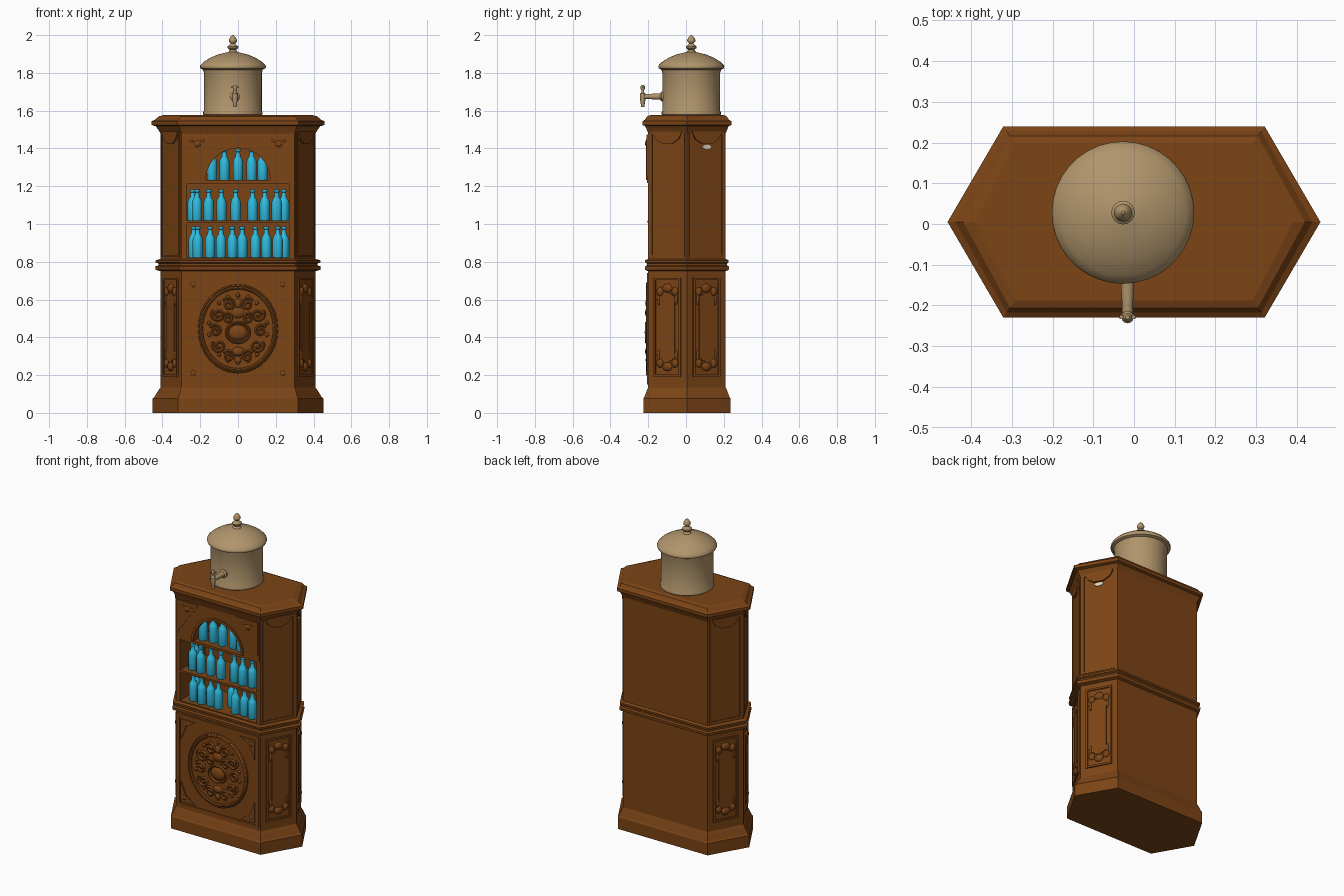
import bpy, bmesh, math
from math import sin, cos, pi, atan2
from mathutils import Matrix, Vector

if "Cube" in bpy.data.objects:
    bpy.data.objects.remove(bpy.data.objects["Cube"])

CY = 0.005  # y centre of the cabinet


def material(name, rgb):
    m = bpy.data.materials.new(name)
    m.diffuse_color = (*rgb, 1)
    m.use_nodes = True
    m.node_tree.nodes["Principled BSDF"].inputs["Base Color"].default_value = m.diffuse_color
    return m


WOOD = material("brown wood", (0.20, 0.058, 0.008))
GLASS = material("cyan glass", (0.028, 0.50, 0.74))
CLAY = material("tan stoneware", (0.44, 0.30, 0.15))
CREAM = material("cream", (0.75, 0.66, 0.5))


def finish(name, bm, mat, smooth=True, mtx=None):
    bmesh.ops.recalc_face_normals(bm, faces=bm.faces)
    if mtx:
        bm.transform(mtx)
    me = bpy.data.meshes.new(name)
    bm.to_mesh(me)
    bm.free()
    me.materials.append(mat)
    ob = bpy.data.objects.new(name, me)
    bpy.context.collection.objects.link(ob)
    activate(ob)
    if smooth:
        bpy.ops.object.shade_smooth_by_angle(angle=math.radians(40))
    return ob


def activate(ob):
    bpy.ops.object.select_all(action='DESELECT')
    ob.select_set(True)
    bpy.context.view_layer.objects.active = ob


def hex_loft(name, profile):
    """Stretched hexagon rings; profile is (z, outward offset)."""
    bm = bmesh.new()
    rings = []
    for z, o in profile:
        w, f, d = 0.41 + 1.6 * o, 0.30 + 0.7 * o, 0.205 + o
        pts = [(-w, 0), (-f, -d), (f, -d), (w, 0), (f, d), (-f, d)]
        rings.append([bm.verts.new((x, y + CY, z)) for x, y in pts])
    for a, b in zip(rings, rings[1:]):
        for i in range(6):
            bm.faces.new((a[i], a[(i + 1) % 6], b[(i + 1) % 6], b[i]))
    bm.faces.new(rings[0])
    bm.faces.new(rings[-1])
    return finish(name, bm, WOOD, smooth=False)


def lathe(bm, profile, centre, segs):
    """Surface of revolution about z; profile is (radius, z)."""
    cx, cy, cz = centre
    rings = []
    for r, z in profile:
        rings.append([bm.verts.new((cx + r * cos(2 * pi * i / segs), cy + r * sin(2 * pi * i / segs), cz + z))
                      for i in range(segs)])
    for a, b in zip(rings, rings[1:]):
        for i in range(segs):
            j = (i + 1) % segs
            bm.faces.new((a[i], a[j], b[j], b[i]))
    bm.faces.new(rings[0])
    bm.faces.new(rings[-1])


def plate(bm, pts, depth, back=0.003):
    """Polygon in x,z standing proud of a face towards -y."""
    a = [bm.verts.new((x, back, z)) for x, z in pts]
    b = [bm.verts.new((x, -depth, z)) for x, z in pts]
    bm.faces.new(a)
    bm.faces.new(b)
    for i in range(len(pts)):
        j = (i + 1) % len(pts)
        bm.faces.new((a[i], a[j], b[j], b[i]))


def rect(x0, x1, z0, z1):
    return [(x0, z0), (x1, z0), (x1, z1), (x0, z1)]


def frame(bm, hx, z0, z1, w, d):
    plate(bm, rect(-hx, hx, z0, z0 + w), d)
    plate(bm, rect(-hx, hx, z1 - w, z1), d)
    for s in (-1, 1):
        plate(bm, rect(s * hx, s * (hx - w), z0 + w, z1 - w), d)


def boss(bm, x, z, rx, ry, rz, segs=10):
    m = Matrix.Translation((x, 0, z)) @ Matrix.Diagonal((rx, ry, rz, 1))
    bmesh.ops.create_uvsphere(bm, u_segments=segs, v_segments=6, radius=1, matrix=m)


def ring(bm, cz, rx, rz, section, segs=32):
    """Elliptical moulding; section is (radial offset, depth)."""
    loops = [[bm.verts.new(((rx + o) * cos(2 * pi * i / segs), -d, cz + (rz + o) * sin(2 * pi * i / segs)))
              for i in range(segs)] for o, d in section]
    for a, b in zip(loops, loops[1:]):
        for i in range(segs):
            j = (i + 1) % segs
            bm.faces.new((a[i], a[j], b[j], b[i]))


# Cabinet stack: plinth, lower body, waist moulding, upper body, cornice
hex_loft("plinth", [(0, .026), (.075, .026), (.085, .02), (.12, .007), (.135, 0)])
hex_loft("lower_body", [(.13, 0), (.76, 0)])
hex_loft("waist_moulding", [(.75, 0), (.757, .016), (.775, .018), (.781, .007),
                            (.791, .007), (.797, .016), (.808, .016), (.815, 0)])
upper = hex_loft("upper_body", [(.81, 0), (1.50, 0)])
hex_loft("cornice", [(1.48, 0), (1.50, .008), (1.518, .016), (1.524, .030), (1.544, .030),
                     (1.552, .018), (1.57, .006), (1.577, -.012)])

FRONT = Matrix.Translation((0, CY - 0.205, 0))

# Raised arch panel above the shelves
bm = bmesh.new()
plate(bm, rect(-.292, .292, 1.218, 1.475), .006)
arch_panel = finish("arch_panel", bm, WOOD, False, FRONT)

# Shelf recess and arched recess cut from the upper body
bm = bmesh.new()
plate(bm, rect(-.27, .27, .822, 1.212), .1, back=.25)
plate(bm, [(.17 * cos(pi * i / 20), 1.232 + .17 * sin(pi * i / 20)) for i in range(21)], .1, back=.25)
cutter = finish("recess_cutter", bm, WOOD, False, FRONT)
cutter.hide_render = True
for ob in (upper, arch_panel):
    mod = ob.modifiers.new("recess", 'BOOLEAN')
    mod.object, mod.operation, mod.solver = cutter, 'DIFFERENCE', 'EXACT'
    activate(ob)
    bpy.ops.object.modifier_apply(modifier=mod.name)
bpy.data.objects.remove(cutter)

# Middle shelf
bm = bmesh.new()
plate(bm, rect(-.272, .272, 1.004, 1.018), .003, back=.255)
finish("middle_shelf", bm, WOOD, False, FRONT)

# Arch trim, spandrel triangles and rosettes
bm = bmesh.new()
for i in range(20):
    a, b = pi * i / 20, pi * (i + 1) / 20
    plate(bm, [(r * cos(t), 1.232 + r * sin(t)) for r, t in ((.17, a), (.185, a), (.185, b), (.17, b))], .013)
for s in (-1, 1):
    plate(bm, [(s * .285, 1.47), (s * .13, 1.47), (s * .215, 1.36), (s * .285, 1.26)], .010)
    boss(bm, s * .215, 1.425, .026, .017, .022)
    for k in (-1, 1):
        boss(bm, s * .215 + k * .03, 1.44, .014, .014, .01)
finish("arch_trim", bm, WOOD, True, FRONT)

# Bottles on three shelves
BOTTLE = [(.025, 0), (.027, .004), (.027, .095), (.022, .112), (.013, .125), (.011, .15), (.014, .152), (.014, .165)]
ROWS = [(.822, [-.235, -.213, -.148, -.09, -.03, .022, .092, .15, .21, .243]),
        (1.018, [-.24, -.217, -.155, -.088, -.012, .077, .142, .205, .243]),
        (1.232, [-.138, -.072, 0, .072, .13])]
for n, (z, xs) in enumerate(ROWS):
    bm = bmesh.new()
    for i, x in enumerate(xs):
        edge = abs(x) > .23
        lathe(bm, BOTTLE, (x, -.09 if edge or x == .022 else -.155 + .008 * (i % 2), z), 12)
    finish(f"bottle_row_{n + 1}", bm, GLASS)

# Lower front: panel frame with corner triangles
bm = bmesh.new()
frame(bm, .288, .15, .74, .018, .006)
for sx in (-1, 1):
    for cz, sz in ((.18, 1), (.71, -1)):
        plate(bm, [(sx * .262, cz), (sx * .16, cz), (sx * .225, cz + sz * .045), (sx * .262, cz + sz * .13)], .007)
        boss(bm, sx * .237, cz + sz * .03, .018, .012, .018)
finish("lower_front_panel", bm, WOOD, True, FRONT)

# Carved medallion: dish, moulded rims, beads
MZ = .445
bm = bmesh.new()
plate(bm, [(.19 * cos(pi * i / 16), MZ + .215 * sin(pi * i / 16)) for i in range(32)], .003)
ring(bm, MZ, .185, .208, [(0, 0), (.003, .009), (.01, .013), (.017, .009), (.02, .012), (.026, .008), (.028, -.002)])
boss(bm, 0, MZ - .02, .05, .019, .042, 14)
ring(bm, MZ - .02, .058, .05, [(-.005, 0), (0, .016), (.006, .016), (.011, 0)], 20)
boss(bm, 0, MZ + .085, .035, .017, .03)
boss(bm, 0, MZ + .135, .022, .016, .026)
boss(bm, 0, MZ - .12, .035, .017, .025)
boss(bm, 0, MZ - .165, .018, .014, .02)
for i in range(18):
    t = 2 * pi * (i + .5) / 18
    boss(bm, .155 * cos(t), MZ + .178 * sin(t), .012, .012, .012, 8)
finish("medallion", bm, WOOD, True, FRONT)

# Carved medallion scrolls, mirrored left and right
cu = bpy.data.curves.new("medallion_scrolls", 'CURVE')
cu.dimensions, cu.bevel_depth, cu.bevel_resolution = '3D', .008, 1
for s in (-1, 1):
    for x, z, r, turn in ((.05, .13, .036, 1), (.105, .075, .038, -1), (.12, -.01, .034, 1),
                          (.10, -.09, .038, -1), (.05, -.145, .032, 1), (.055, .055, .03, 1)):
        sp = cu.splines.new('POLY')
        sp.points.add(17)
        for i, p in enumerate(sp.points):
            t, k = turn * i * .55 + .6, r * (1 - i / 20)
            p.co = (s * (x + k * cos(t)), CY - .21, MZ + z + k * sin(t), 1)
scrolls = bpy.data.objects.new("medallion_scrolls", cu)
bpy.context.collection.objects.link(scrolls)
cu.materials.append(WOOD)
activate(scrolls)
bpy.ops.object.convert(target='MESH')
bpy.ops.object.shade_smooth_by_angle(angle=math.radians(60))

# Angled side faces: carved lower panels, framed upper panels, valances
for n, (sx, sy) in enumerate(((1, -1), (1, 1), (-1, 1), (-1, -1))):
    nx, ny = sx * .881, sy * .473
    face = Matrix.Translation((sx * .355, CY + sy * .1025, 0)) @ Matrix.Rotation(atan2(nx, -ny), 4, 'Z')
    bm = bmesh.new()
    frame(bm, .082, .19, .715, .012, .008)
    plate(bm, [(-.045, .29), (0, .265), (.045, .29), (.045, .615), (0, .64), (-.045, .615)], .006)
    for cz, k in ((.245, 1), (.66, -1)):
        boss(bm, 0, cz, .03, .015, .024)
        for s in (-1, 1):
            boss(bm, s * .045, cz + k * .018, .02, .014, .024)
            boss(bm, s * .052, cz + k * .06, .009, .010, .03)
    finish(f"lower_side_panel_{n + 1}", bm, WOOD, True, face)
    bm = bmesh.new()
    frame(bm, .104, .825, 1.485, .012, .004)
    plate(bm, [(-.09, 1.49), (-.07, 1.45), (-.03, 1.425), (.03, 1.425), (.07, 1.45), (.09, 1.49)], .010)
    finish(f"upper_side_panel_{n + 1}", bm, WOOD, False, face)
    if (sx, sy) == (1, 1):  # small cream badge on the rear right face
        bm = bmesh.new()
        plate(bm, [(.026 * cos(pi * i / 6), 1.408 + .012 * sin(pi * i / 6)) for i in range(12)], .006)
        finish("cream_badge", bm, CREAM, False, face)

# Stoneware urn with domed lid and finial
UX, UY = -.027, .028
bm = bmesh.new()
lathe(bm, [(.152, 1.575), (.157, 1.58), (.157, 1.592), (.153, 1.60), (.153, 1.80), (.157, 1.812), (.157, 1.825)],
      (UX, UY, 0), 36)
finish("urn_body", bm, CLAY)
bm = bmesh.new()
lathe(bm, [(.154, 1.815), (.172, 1.824), (.175, 1.832), (.172, 1.841), (.155, 1.858), (.12, 1.880),
           (.08, 1.897), (.04, 1.907), (.022, 1.911)], (UX, UY, 0), 36)
finish("urn_lid", bm, CLAY)
bm = bmesh.new()
lathe(bm, [(.03, 1.905), (.022, 1.914), (.017, 1.922), (.028, 1.932), (.029, 1.94), (.014, 1.951), (.012, 1.956),
           (.021, 1.965), (.022, 1.975), (.014, 1.989), (.004, 2.0)], (UX, UY, 0), 16)
finish("lid_finial", bm, CLAY)

# Tap: pipe out of the urn, spout and upright handle
TX = -.016
bm = bmesh.new()
lathe(bm, [(.026, 0), (.026, .012), (.017, .02), (.014, .07), (.013, .115)], (0, 0, 0), 12)
finish("tap_pipe", bm, CLAY, True, Matrix.Translation((TX, -.118, 1.675)) @ Matrix.Rotation(pi / 2, 4, 'X'))
bm = bmesh.new()
lathe(bm, [(.009, 1.62), (.011, 1.64), (.015, 1.66), (.015, 1.69), (.008, 1.697), (.007, 1.708),
           (.011, 1.715), (.011, 1.73), (.005, 1.737)], (TX, -.229, 0), 12)
boss(bm, 0, 0, .001, .001, .001, 3)
bmesh.ops.delete(bm, geom=[v for v in bm.verts if v.co.z < 1], context='VERTS')
finish("tap_handle", bm, CLAY)
bm = bmesh.new()
bmesh.ops.create_cube(bm, size=1, matrix=Matrix.Translation((TX, -.229, 1.724)) @ Matrix.Diagonal((.04, .01, .01, 1)))
finish("tap_lever", bm, CLAY, False)
